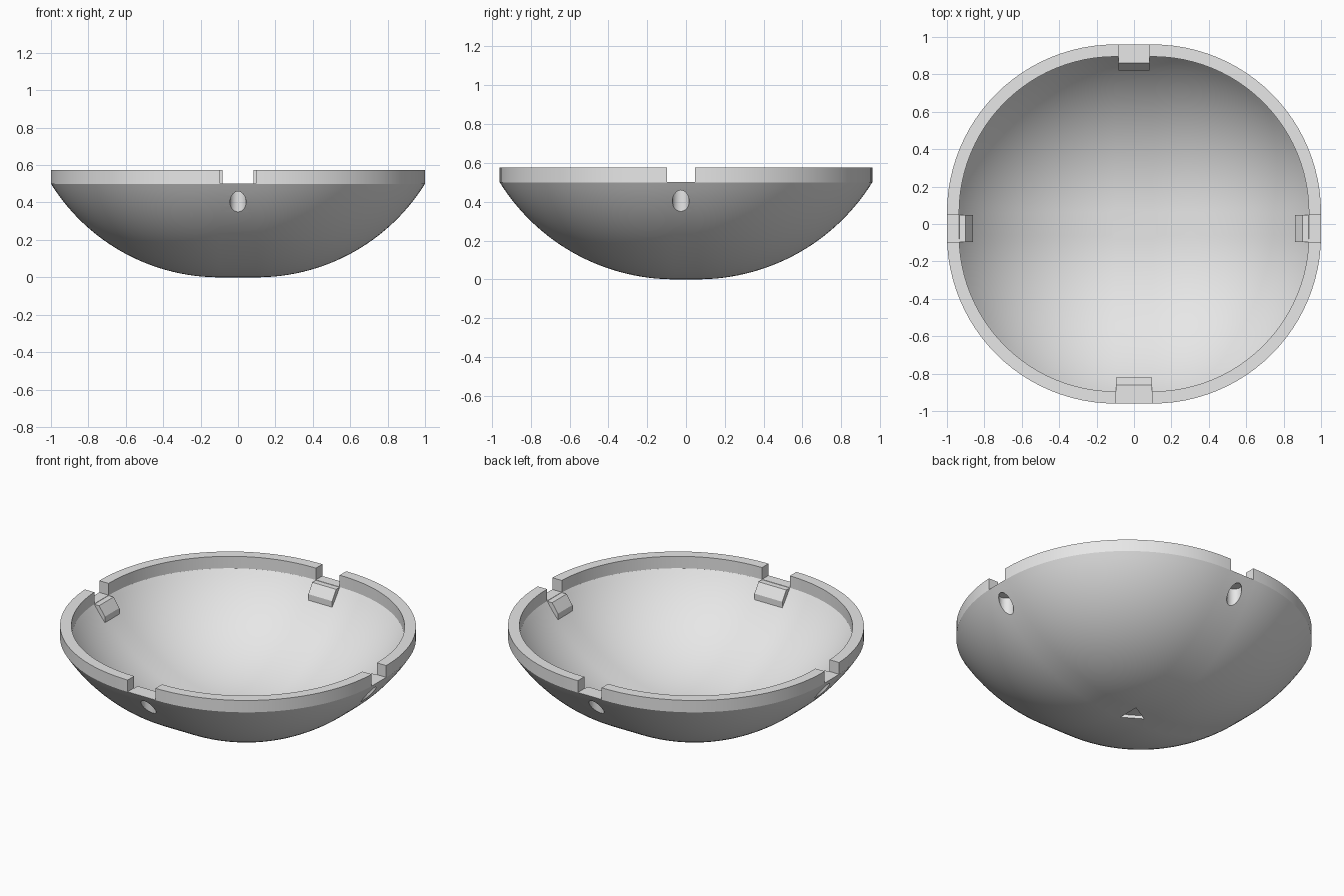
import bpy, bmesh, math
from mathutils import Vector

cube = bpy.data.objects.get("Cube")
if cube:
    bpy.data.objects.remove(cube, do_unlink=True)

FLAT_X, FLAT_Y = 0.10, 0.06      # half sizes of the flat centre strips
RIM, WALL = 0.90, 0.065          # corner radius of the rim, wall thickness
LEDGE, TOP = 0.50, 0.575         # start and top of the upright rim
CENTRE_Z = 1.06                  # height of the bowl's sphere centre
STEPS, QUARTER = 28, 24

grey = bpy.data.materials.new("light_grey")
grey.use_nodes = True
colour = (0.8, 0.8, 0.8, 1)
grey.diffuse_color = colour
grey.node_tree.nodes["Principled BSDF"].inputs["Base Color"].default_value = colour


def make_object(name, bm):
    bmesh.ops.recalc_face_normals(bm, faces=bm.faces[:])
    mesh = bpy.data.meshes.new(name)
    bm.to_mesh(mesh)
    bm.free()
    mesh.materials.append(grey)
    obj = bpy.data.objects.new(name, mesh)
    bpy.context.collection.objects.link(obj)
    return obj


def extrude_polygon(bm, points, shift):
    """Closed prism from a polygon moved along a vector."""
    low = [bm.verts.new(p) for p in points]
    high = [bm.verts.new(p + shift) for p in points]
    bm.faces.new(low)
    bm.faces.new(high)
    for i in range(len(low)):
        j = (i + 1) % len(low)
        bm.faces.new((low[i], low[j], high[j], high[i]))


def arc(rim):
    """Bowl curve from near the centre out to the rim."""
    r = math.hypot(rim, CENTRE_Z - LEDGE)
    end = math.asin(rim / r)
    start = 0.02
    return [(r * math.sin(a), CENTRE_Z - r * math.cos(a))
            for a in (start + (end - start) * i / STEPS for i in range(STEPS + 1))]


# Bowl shell: outer curve, upright rim, inner curve, around four offset corners
inner = RIM - WALL
profile = arc(RIM) + [(RIM, TOP), (inner, TOP)] + arc(inner)[::-1]
bm = bmesh.new()
rings = []
for d, z in profile:
    ring = []
    for q, (sx, sy) in enumerate(((1, 1), (-1, 1), (-1, -1), (1, -1))):
        for i in range(QUARTER + 1):
            a = math.pi / 2 * (q + i / QUARTER)
            ring.append(bm.verts.new((sx * FLAT_X + d * math.cos(a),
                                      sy * FLAT_Y + d * math.sin(a), z)))
    rings.append(ring)
for low, high in zip(rings, rings[1:]):
    for i in range(len(low)):
        j = (i + 1) % len(low)
        bm.faces.new((low[i], low[j], high[j], high[i]))
bm.faces.new(rings[0])
bm.faces.new(rings[-1])
bowl = make_object("bowl_shell", bm)

# Four latch places: angle, reach of the rim, side limits, peg hole offset
latches = [(-90, FLAT_Y + RIM, -0.097, 0.097, 0),
           (90, FLAT_Y + RIM, -0.082, 0.084, 0),
           (0, FLAT_X + RIM, -0.097, 0.047, -0.027),
           (180, FLAT_X + RIM, -0.047, 0.097, 0.027)]
tab_profile = [(0.03, 0.499), (0.10, 0.499), (0.14, 0.44), (0.14, 0.35), (0.03, 0.47)]
notch_profile = [(-0.05, 0.501), (0.12, 0.501), (0.12, 0.65), (-0.05, 0.65)]
tabs, cuts = bmesh.new(), bmesh.new()
for degrees, reach, side_a, side_b, hole in latches:
    a = math.radians(degrees)
    out = Vector((math.cos(a), math.sin(a), 0))
    side = Vector((-math.sin(a), math.cos(a), 0))
    for bm, shape in ((tabs, tab_profile), (cuts, notch_profile)):
        points = [out * (reach - t) + side * side_a + Vector((0, 0, z)) for t, z in shape]
        extrude_polygon(bm, points, side * (side_b - side_a))
    # Blind peg hole drilled upward into the tab
    middle = out * (reach - 0.07) + side * hole + Vector((0, 0, 0.2))
    circle = [middle + Vector((math.cos(t), math.sin(t), 0)) * 0.043
              for t in (math.tau * i / 28 for i in range(28))]
    extrude_polygon(cuts, circle, Vector((0, 0, 0.263)))

# Engraved triangle under the base
triangle = [Vector((x, y, -0.05)) for x, y in ((0.045, 0.072), (-0.072, 0.005), (0.045, -0.068))]
extrude_polygon(cuts, triangle, Vector((0, 0, 0.07)))

bpy.context.view_layer.objects.active = bowl
for obj in bpy.context.selected_objects:
    obj.select_set(False)
bowl.select_set(True)
for name, bm, operation in (("latch_tabs", tabs, 'UNION'), ("cutters", cuts, 'DIFFERENCE')):
    helper = make_object(name, bm)
    helper.hide_render = True
    modifier = bowl.modifiers.new(name, 'BOOLEAN')
    modifier.operation = operation
    modifier.solver = 'EXACT'
    modifier.object = helper
    bpy.ops.object.modifier_apply(modifier=name)
    bpy.data.objects.remove(helper, do_unlink=True)

bpy.ops.object.shade_smooth_by_angle(angle=math.radians(25))
